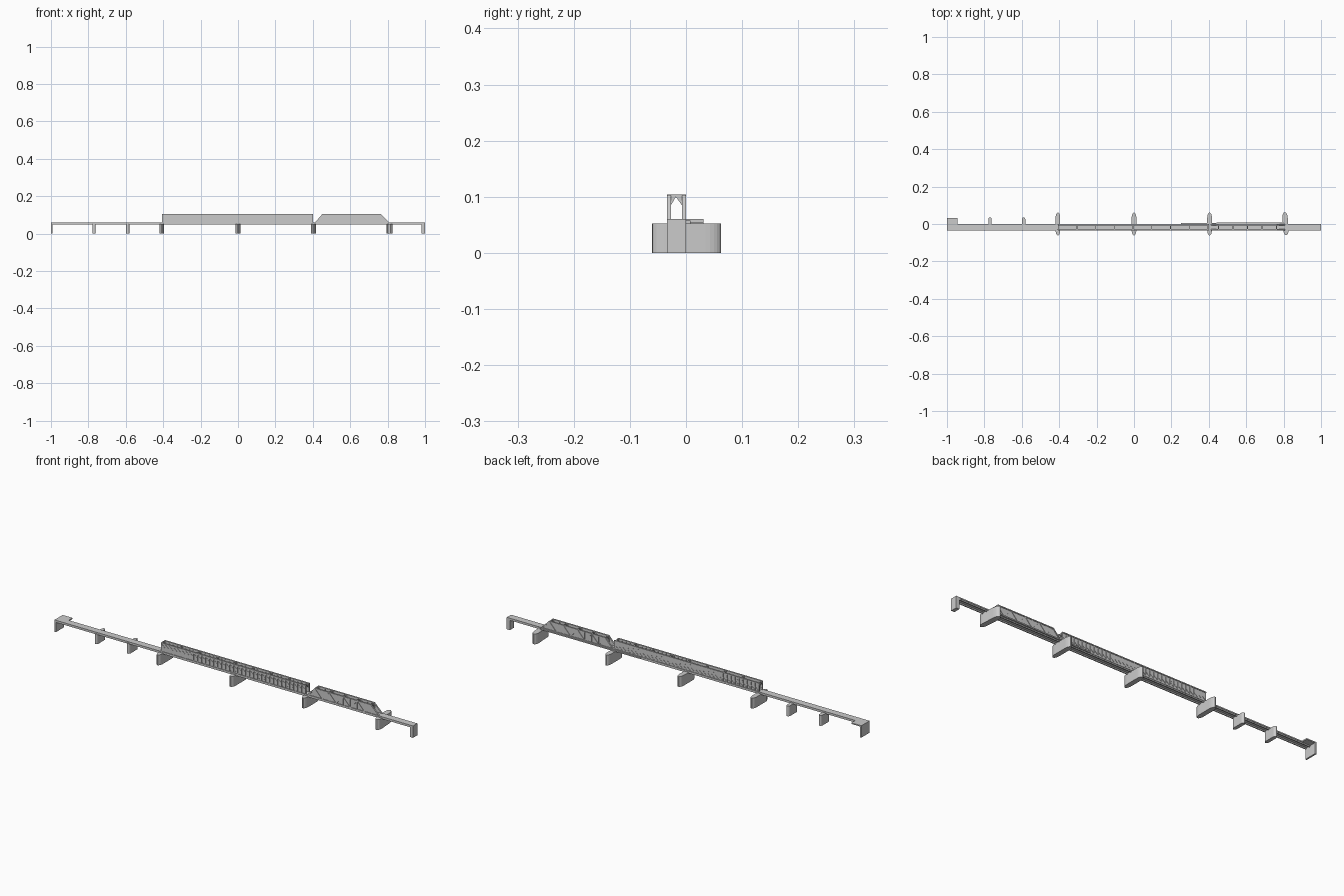
import bpy, bmesh, math
from mathutils import Vector

if "Cube" in bpy.data.objects:
    bpy.data.objects.remove(bpy.data.objects["Cube"])


def finish(name, bm):
    bmesh.ops.recalc_face_normals(bm, faces=bm.faces)
    me = bpy.data.meshes.new(name)
    bm.to_mesh(me)
    bm.free()
    ob = bpy.data.objects.new(name, me)
    bpy.context.collection.objects.link(ob)
    return ob


def prism(bm, pts, offset):
    """Extrude a flat polygon of 3D points along an offset vector."""
    face = bm.faces.new([bm.verts.new(p) for p in pts])
    ext = bmesh.ops.extrude_face_region(bm, geom=[face])
    moved = [v for v in ext["geom"] if isinstance(v, bmesh.types.BMVert)]
    bmesh.ops.translate(bm, vec=offset, verts=moved)


def box(bm, x0, x1, y0, y1, z0, z1):
    prism(bm, [(x0, y0, z0), (x1, y0, z0), (x1, y1, z0), (x0, y1, z0)], (0, 0, z1 - z0))


def bar(bm, a, b, y0, y1, w):
    """Flat truss member between two (x, z) points."""
    d = Vector((b[0] - a[0], b[1] - a[1])).normalized() * w / 2
    n = (-d.y, d.x)
    pts = [(a[0] + n[0], y0, a[1] + n[1]), (b[0] + n[0], y0, b[1] + n[1]),
           (b[0] - n[0], y0, b[1] - n[1]), (a[0] - n[0], y0, a[1] - n[1])]
    prism(bm, pts, (0, y1 - y0, 0))


# Deck slab with the wider landing at the left end
bm = bmesh.new()
prism(bm, [(-1, -.034, .054), (1, -.034, .054), (1, 0, .054), (-.945, 0, .054),
           (-.945, .031, .054), (-1, .031, .054)], (0, 0, .006))
finish("deck", bm)

# Long girders beneath the deck
bm = bmesh.new()
for y in (-.032, -.007):
    box(bm, -.995, .995, y, y + .005, .048, .054)
finish("deck_girders", bm)

# Narrow side walkway, flaring from the deck edge
bm = bmesh.new()
prism(bm, [(.25, 0, .052), (.81, 0, .052), (.81, .008, .052), (.25, .006, .052)], (0, 0, .006))
finish("side_walkway", bm)

# End abutments
bm = bmesh.new()
box(bm, -1, -.992, -.034, .031, 0, .054)
finish("left_abutment", bm)
bm = bmesh.new()
box(bm, .982, 1, -.034, 0, 0, .054)
finish("right_abutment", bm)


# River piers with curved, pointed noses
def pier(name, x, half_w, y0, y1, nose, skew=0):
    pts = []
    steps = 5
    for sx, sy in ((1, 1), (-1, 1), (-1, -1), (1, -1)):
        side = []
        for i in range(steps + 1):
            a = i / steps * math.radians(78)
            px = sx * half_w * math.cos(a)
            py = y1 - nose + nose * math.sin(a) if sy > 0 else y0 + nose - nose * math.sin(a)
            side.append((x + px - skew * py, py, 0))
        pts += side if sx * sy > 0 else side[::-1]
    bm = bmesh.new()
    prism(bm, pts, (0, 0, .052))
    finish(name, bm)


for i, x in enumerate((-.77, -.59)):
    pier(f"small_pier_{i + 1}", x, .009, -.036, .036, .012)
for i, x in enumerate((-.407, 0, .404)):
    pier(f"large_pier_{i + 1}", x, .0125, -.061, .061, .028)
pier("skewed_pier", .81, .014, -.06, .063, .028, .06)

SIDES = (("front", -.034), ("back", -.0075))
ZB, ZT, TH = .054, .104, .0075

# Lattice spans: thin web with raised chords, posts and crossing bars
for label, y in SIDES:
    bm = bmesh.new()
    x0, x1, n = -.407, .401, 36
    box(bm, x0, x1, y + .003, y + .0045, ZB, ZT)
    for z in (ZB, ZT - .005):
        box(bm, x0, x1, y, y + TH, z, z + .005)
    step = (x1 - x0) / n
    for i in range(n + 1):
        x = x0 + i * (x1 - x0 - .003) / n
        box(bm, x, x + .003, y + .001, y + TH - .001, ZB + .004, ZT - .004)
        if i < n:
            mid = (ZB + ZT) / 2
            bar(bm, (x, ZB + .005), (x + step, mid), y + .0015, y + TH - .0015, .0025)
            bar(bm, (x, ZT - .005), (x + step, mid), y + .0015, y + TH - .0015, .0025)
    finish(label + "_lattice_truss", bm)

# Trapezoid span: sloped ends, zigzag diagonals and posts
for label, y in SIDES:
    bm = bmesh.new()
    xa, xb, xc, xd = .408, .45, .765, .812
    prism(bm, [(xa, y + .003, ZB), (xd, y + .003, ZB), (xc, y + .003, ZT), (xb, y + .003, ZT)],
          (0, .0015, 0))
    box(bm, xa, xd, y, y + TH, ZB, ZB + .005)
    box(bm, xb, xc, y, y + TH, ZT - .005, ZT)
    bar(bm, (xa + .003, ZB + .002), (xb + .003, ZT - .002), y, y + TH, .005)
    bar(bm, (xd - .003, ZB + .002), (xc - .003, ZT - .002), y, y + TH, .005)
    n = 8
    step = (xc - xb) / n
    for i in range(n + 1):
        x = xb + i * step
        bar(bm, (x, ZB + .003), (x, ZT - .003), y + .0015, y + TH - .0015, .003)
        if i < n:
            zs = (ZT - .003, ZB + .003) if i % 2 == 0 else (ZB + .003, ZT - .003)
            bar(bm, (x, zs[0]), (x + step, zs[1]), y + .001, y + TH - .001, .004)
    finish(label + "_trapezoid_truss", bm)

# Overhead cross frames with an inverted V opening
bm = bmesh.new()
frames = [-.405 + i * .1 for i in range(9)] + [.452 + i * .0775 for i in range(5)]
for x in frames:
    prism(bm, [(x - .002, -.028, .083), (x - .002, -.018, .1), (x - .002, -.006, .083),
               (x - .002, -.006, ZT), (x - .002, -.028, ZT)], (.004, 0, 0))
finish("overhead_cross_frames", bm)
